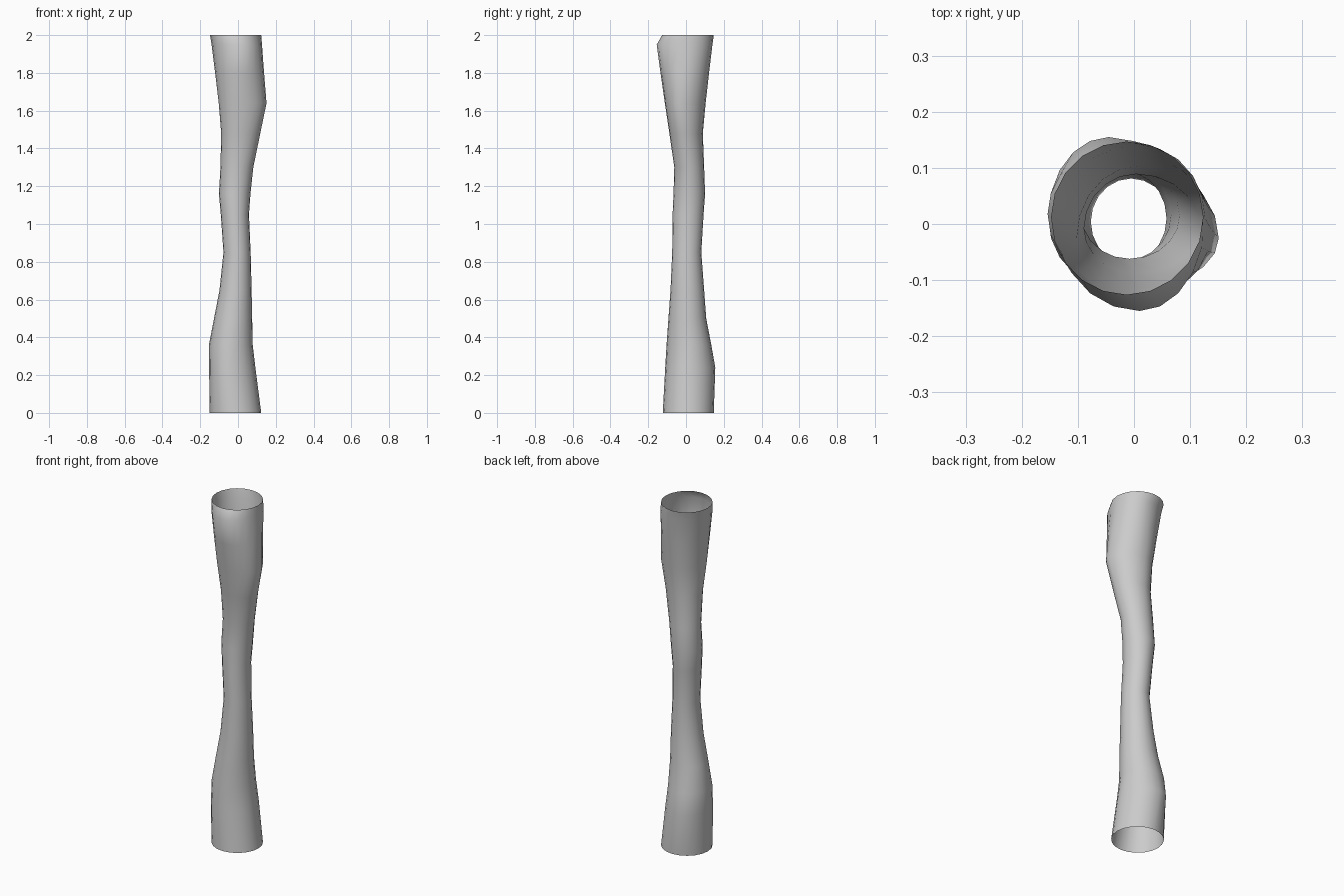
import bpy, bmesh, math

SIDES = 20
# Cross-sections: z, x min, x max, y min, y max, x and y where the quadrants meet
SECTIONS = [
    (0.00, -0.150, 0.123, -0.123, 0.147, -0.013, 0.012),
    (0.24, -0.153, 0.092, -0.110, 0.155, -0.045, 0.012),
    (0.36, -0.154, 0.078, -0.103, 0.134, -0.040, 0.018),
    (0.50, -0.127, 0.075, -0.093, 0.107, -0.025, 0.010),
    (0.65, -0.098, 0.072, -0.082, 0.096, -0.012, 0.008),
    (0.85, -0.077, 0.067, -0.073, 0.081, -0.005, 0.004),
    (1.05, -0.091, 0.058, -0.071, 0.093, -0.015, 0.010),
    (1.16, -0.101, 0.066, -0.066, 0.101, -0.018, 0.016),
    (1.30, -0.093, 0.081, -0.062, 0.096, -0.008, 0.015),
    (1.48, -0.089, 0.118, -0.088, 0.089, 0.004, -0.008),
    (1.64, -0.102, 0.151, -0.112, 0.104, 0.010, -0.025),
    (1.80, -0.121, 0.138, -0.135, 0.122, 0.008, -0.010),
    (1.95, -0.140, 0.127, -0.155, 0.140, 0.010, 0.010),
    (2.00, -0.148, 0.123, -0.126, 0.147, -0.013, 0.012),
]


def ring(bm, z, x0, x1, y0, y1, cx, cy):
    """Ring made of four ellipse quadrants around an off-centre point."""
    verts = []
    for i in range(SIDES):
        c = math.cos(2 * math.pi * i / SIDES)
        s = math.sin(2 * math.pi * i / SIDES)
        x = cx + c * ((x1 - cx) if c > 0 else (cx - x0))
        y = cy + s * ((y1 - cy) if s > 0 else (cy - y0))
        verts.append(bm.verts.new((x, y, z)))
    return verts


# Loft the open tube
bm = bmesh.new()
rings = [ring(bm, *row) for row in SECTIONS]
for a, b in zip(rings, rings[1:]):
    for i in range(SIDES):
        j = (i + 1) % SIDES
        bm.faces.new((a[i], a[j], b[j], b[i])).smooth = True
mesh = bpy.data.meshes.new("trunk_tube")
bm.to_mesh(mesh)
bm.free()
trunk = bpy.data.objects.new("trunk_tube", mesh)
bpy.context.collection.objects.link(trunk)
